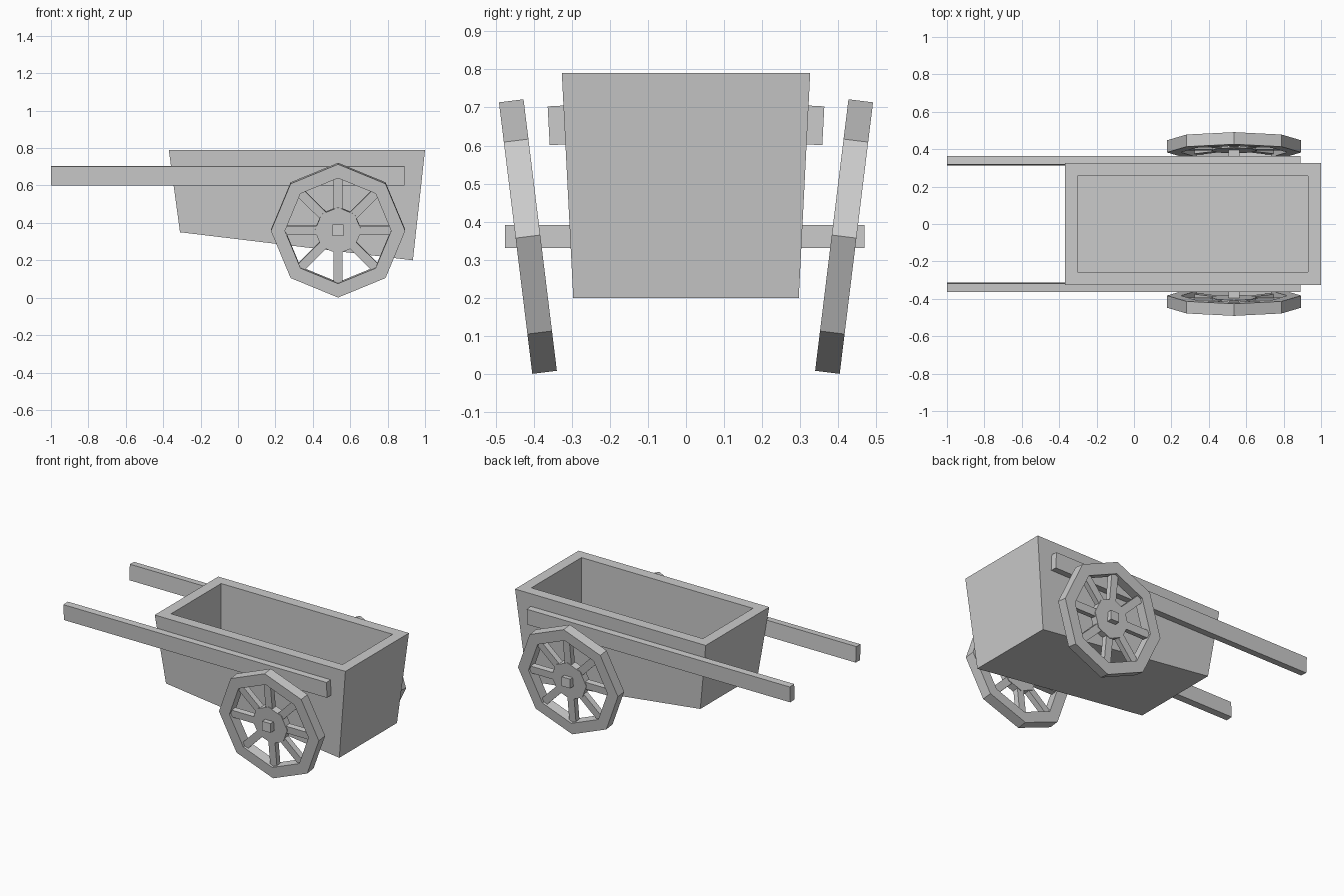
import bpy, bmesh
from math import sin, cos, pi, radians
from mathutils import Matrix, Vector

if "Cube" in bpy.data.objects:
    bpy.data.objects.remove(bpy.data.objects["Cube"])

HUB = Vector((0.535, 0.415, 0.361))   # wheel centre on the +y side


def finish(name, bm, mirror=False):
    bmesh.ops.recalc_face_normals(bm, faces=bm.faces)
    me = bpy.data.meshes.new(name)
    bm.to_mesh(me)
    bm.free()
    ob = bpy.data.objects.new(name, me)
    bpy.context.collection.objects.link(ob)
    if mirror:
        mod = ob.modifiers.new("mirror", 'MIRROR')
        mod.use_axis = (False, True, False)
        mod.use_clip = False
        mod.use_mirror_merge = False
    return ob


def add_box(bm, size, matrix):
    bmesh.ops.create_cube(bm, size=1, matrix=matrix @ Matrix.Diagonal((*size, 1)))


def octagon_ring(bm, r_out, r_in, depth, matrix):
    # Octagonal band around the local y axis, corner pointing up
    section = [(r_out, -depth / 2), (r_out, depth / 2), (r_in, depth / 2), (r_in, -depth / 2)]
    loops = [[bm.verts.new(matrix @ Vector((r * sin(i * pi / 4), y, r * cos(i * pi / 4))))
              for r, y in section] for i in range(8)]
    for i in range(8):
        a, b = loops[i], loops[(i + 1) % 8]
        for j in range(4):
            k = (j + 1) % 4
            bm.faces.new((a[j], a[k], b[k], b[j]))


# Tub: tapered box with a sloping underside and a hollow top
bm = bmesh.new()
bmesh.ops.create_cube(bm, size=2)
for v in bm.verts:
    x, y, z = v.co
    if z > 0:
        v.co = (1.0 if x > 0 else -0.37, 0.326 * y, 0.79)
    else:
        v.co = (0.935 if x > 0 else -0.31, 0.296 * y, 0.2 if x > 0 else 0.35)
bm.normal_update()
top = max(bm.faces, key=lambda f: f.calc_center_median().z)
bmesh.ops.inset_region(bm, faces=[top], thickness=0.069, use_even_offset=True)
floor = bmesh.ops.extrude_discrete_faces(bm, faces=[top])['faces'][0]
for v in floor.verts:
    v.co.z = 0.42
finish("tub", bm)

# Pull shafts along the sides, leaning with the tub walls
bm = bmesh.new()
add_box(bm, (1.89, 0.045, 0.102),
        Matrix.Translation((-0.055, 0.338, 0.653)) @ Matrix.Rotation(radians(-3), 4, 'X'))
finish("shaft", bm, mirror=True)

# Axle
bm = bmesh.new()
add_box(bm, (0.06, 0.943, 0.06), Matrix.Translation((HUB.x, -0.003, HUB.z)))
finish("axle", bm)

# Wheels, splayed outward at the top
wheel = Matrix.Translation(HUB) @ Matrix.Rotation(radians(-7), 4, 'X')

bm = bmesh.new()
octagon_ring(bm, 0.359, 0.284, 0.065, wheel)
finish("wheel_rim", bm, mirror=True)

bm = bmesh.new()
bmesh.ops.create_cone(bm, cap_ends=True, segments=8, radius1=0.125, radius2=0.125, depth=0.045,
                      matrix=wheel @ Matrix.Rotation(pi / 2, 4, 'X'))
finish("wheel_hub", bm, mirror=True)

bm = bmesh.new()
for i in range(8):
    add_box(bm, (0.048, 0.036, 0.19),
            wheel @ Matrix.Rotation(i * pi / 4, 4, 'Y') @ Matrix.Translation((0, 0, 0.195)))
finish("wheel_spokes", bm, mirror=True)
